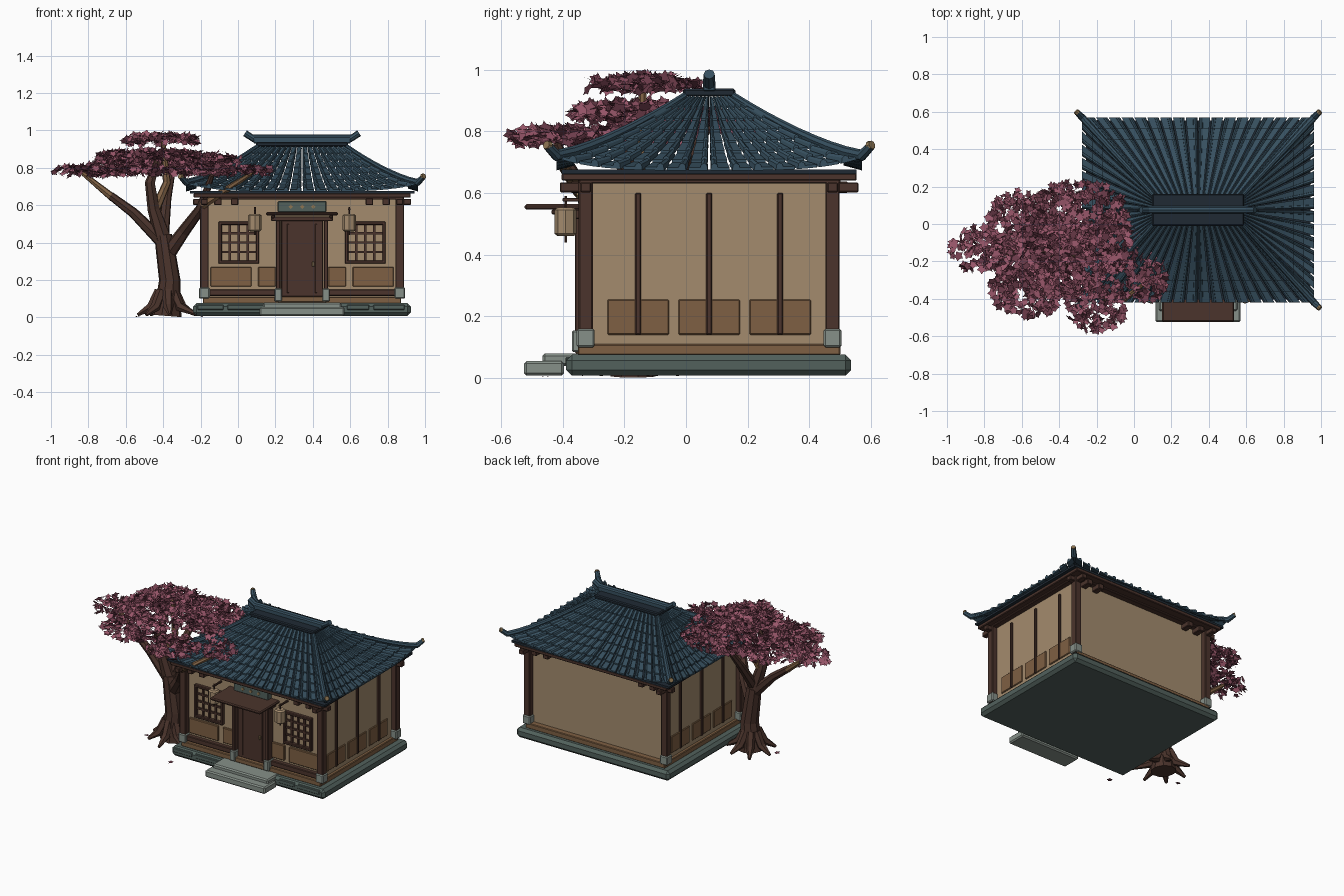
import bpy, bmesh, math, random
from mathutils import Vector, Matrix, Quaternion

random.seed(4)
if "Cube" in bpy.data.objects:
    bpy.data.objects.remove(bpy.data.objects["Cube"])


def material(name, *rgb):
    m = bpy.data.materials.new(name)
    m.use_nodes = True
    m.diffuse_color = (*rgb, 1)
    bsdf = next(n for n in m.node_tree.nodes if n.type == 'BSDF_PRINCIPLED')
    bsdf.inputs["Base Color"].default_value = (*rgb, 1)
    bsdf.inputs["Roughness"].default_value = 0.9
    return m


PLASTER = material("tan plaster", .37, .26, .155)
PANEL = material("warm brown wood", .21, .116, .056)
WOOD = material("dark brown wood", .07, .034, .025)
STONE = material("light grey stone", .24, .28, .25)
BASE = material("dark grey stone", .085, .12, .108)
ROOF = material("blue roof tile", .038, .08, .115)
RIDGE = material("dark blue ridge", .014, .023, .034)
GOLD = material("dull gold", .27, .18, .085)
PINK = material("pink leaf", .32, .095, .145)
PLUM = material("dark pink leaf", .17, .05, .078)

HOUSE = Vector((.3425, .075, 0))
ORIGIN = Vector((0, 0, 0))


def finish(name, bm, mats, origin=ORIGIN):
    bmesh.ops.recalc_face_normals(bm, faces=bm.faces)
    me = bpy.data.meshes.new(name)
    bm.to_mesh(me)
    bm.free()
    for m in mats:
        me.materials.append(m)
    ob = bpy.data.objects.new(name, me)
    ob.location = origin
    bpy.context.collection.objects.link(ob)


def box(name, xs, ys, zs, mat, bevel=.004):
    """Box from ranges, in coordinates centred on the house."""
    bm = bmesh.new()
    mid = [(a + b) / 2 for a, b in (xs, ys, zs)]
    size = [abs(b - a) for a, b in (xs, ys, zs)]
    bmesh.ops.create_cube(bm, size=1, matrix=Matrix.Translation(mid) @ Matrix.Diagonal((*size, 1)))
    if bevel:
        bmesh.ops.bevel(bm, geom=bm.edges[:], offset=min(bevel, min(size) / 3), segments=1, affect='EDGES')
    finish(name, bm, [mat], HOUSE)


def around(c, half):
    return (c - half, c + half)


def tube(name, points, radii, mat, sides=8, origin=ORIGIN):
    """Faceted tapering tube through the points."""
    bm = bmesh.new()
    pts = [Vector(p) for p in points]
    rings, q, last = [], None, None
    for i, p in enumerate(pts):
        tan = (pts[min(i + 1, len(pts) - 1)] - pts[max(i - 1, 0)]).normalized()
        q = tan.to_track_quat('Z', 'Y') if q is None else last.rotation_difference(tan) @ q
        last = tan
        rings.append([bm.verts.new(p + q @ Vector((math.cos(a), math.sin(a), 0)) * radii[i])
                      for a in (math.tau * k / sides for k in range(sides))])
    for a, b in zip(rings, rings[1:]):
        for k in range(sides):
            n = (k + 1) % sides
            bm.faces.new((a[k], a[n], b[n], b[k]))
    bm.faces.new(rings[0])
    bm.faces.new(rings[-1])
    finish(name, bm, [mat], origin)


# Stone base, facing slabs and steps
box("stone_base", (-.582, .582), (-.463, .46), (.008, .076), BASE, .018)
for x0, x1 in ((-.56, -.42), (-.4, -.2), (.24, .36), (.38, .55)):
    box("base_slab", (x0, x1), (-.466, -.44), (.04, .068), BASE)
box("lower_step", (-.228, .228), (-.6, -.47), (.008, .055), STONE, .008)
box("upper_step", (-.21, .21), (-.54, -.41), (.04, .08), STONE, .008)

# Walls, sill and corner posts
box("walls", (-.51, .51), (-.385, .385), (.08, .655), PLASTER, 0)
box("sill", (-.53, .53), (-.425, .425), (.074, .11), PANEL)
for sx in (-1, 1):
    for sy in (-1, 1):
        x, y = sx * .5225, sy * .4
        box("corner_post", around(x, .023), around(y, .023), (.1, .65), WOOD)
        box("post_foot", around(x, .029), around(y, .029), (.1, .16), STONE, .006)
        box("corner_bracket", (x, sx * .583), around(y, .018), (.602, .634), WOOD)
        box("corner_bracket", around(x, .018), (y, sy * .484), (.602, .634), WOOD)
        for bx in (.36, .45):
            box("eave_bracket", around(sx * bx, .02), (sy * .38, sy * .45), (.6, .637), WOOD)
    # Side wall timbers and panels
    for y in (-.23, 0, .23):
        box("side_panel", (sx * .505, sx * .517), around(y, .1), (.14, .255), PANEL)
        box("side_stud", (sx * .505, sx * .523), around(y, .01), (.14, .6), WOOD)
box("wall_beam", (-.545, .545), (-.425, .425), (.63, .65), WOOD)
box("eave_plate", (-.58, .58), (-.478, .478), (.64, .664), WOOD)

# Front wall: rail, panels, windows and lanterns
for s in (-1, 1):
    box("front_rail", (s * .13, s * .5), (-.38, -.415), (.115, .15), WOOD)
    box("front_wide_panel", (s * .27, s * .49), (-.38, -.398), (.165, .27), PANEL)
    box("front_narrow_panel", (s * .14, s * .235), (-.38, -.398), (.165, .27), PANEL)
    wx = s * .338
    for e in (-1, 1):
        box("window_jamb", around(wx + e * .1, .009), (-.38, -.408), (.288, .512), WOOD)
        box("window_rail", around(wx, .109), (-.38, -.408), around(.4 + e * .104, .009), WOOD)
    for k in (-1, 0, 1):
        box("window_bar", around(wx + k * .048, .006), (-.38, -.398), (.29, .51), WOOD, 0)
        box("window_bar", around(wx, .1), (-.38, -.397), around(.4 + k * .05, .006), WOOD, 0)
    lx = s * .252
    box("lantern_arm", around(lx, .006), (-.38, -.475), (.572, .584), WOOD, .002)
    tube("lantern_rod", [(lx, -.465, .44), (lx, -.465, .59)], [.005] * 2, WOOD, 6, HOUSE)
    tube("lantern", [(lx, -.465, z) for z in (.46, .468, .545, .553)], [.026, .036, .036, .026], PLASTER, 8, HOUSE)

    # Door posts and awning supports
    box("door_post", around(s * .128, .012), (-.38, -.435), (.1, .54), WOOD)
    box("door_post_foot", around(s * .128, .02), (-.38, -.445), (.085, .155), STONE, .005)
    box("awning_arm", around(s * .155, .01), (-.38, -.51), (.53, .547), WOOD)

# Door, awning and sign
box("door", (-.112, .112), (-.38, -.41), (.11, .52), WOOD)
for x in (-.075, .075):
    box("door_stile", around(x, .006), (-.405, -.415), (.13, .5), WOOD, .002)
box("door_handle", around(.06, .006), (-.4, -.42), (.272, .298), GOLD, .002)
box("threshold", (-.13, .13), (-.38, -.435), (.08, .112), PANEL)
box("door_lintel", (-.165, .165), (-.38, -.44), (.515, .54), WOOD)
box("awning", (-.192, .192), (-.38, -.598), (.546, .564), WOOD, .006)
box("sign", (-.13, .13), (-.38, -.425), (.562, .622), BASE)
for x in (-.06, 0, .06):
    tube("sign_stud", [(x, -.42, .592), (x, -.43, .592)], [.012] * 2, GOLD, 4, HOUSE)


# Roof surface: u runs along the eave, t runs from eave to ridge
def roof_point(side, u, t, h=0):
    hx, hy = .62 - .38 * t, .495 - .415 * t
    z = .668 + .241 * t ** 1.15 + .04 * abs(u) ** 4 * (1 - t) ** 2 + h
    return Vector([(hx * u, -hy, z), (hx, hy * u, z), (-hx * u, hy, z), (-hx, -hy * u, z)][side])


FLAT_TILE = [(.06, -.004), (.06, .006), (.62, .006), (.62, -.004)]
COVER_TILE = [(.58, -.004), (.62, .014), (.77, .02), (.9, .014), (.94, -.004)]
MIRRORED = [[(1 - u, h) for u, h in sec] for sec in (FLAT_TILE, COVER_TILE)]
ROWS = 7
bm = bmesh.new()
for side in range(4):
    cols = 18 if side % 2 == 0 else 14
    for c in range(cols):
        for sec in ((FLAT_TILE, COVER_TILE) if c < cols // 2 else MIRRORED):
            for r in range(ROWS):
                ends = []
                for t, lift in ((r / ROWS, .009), ((r + 1) / ROWS, -.001)):
                    ends.append([bm.verts.new(roof_point(side, 2 * (c + u) / cols - 1, t,
                                                         (h + lift) * (1 - .5 * t))) for u, h in sec])
                low, top = ends
                for k in range(len(sec)):
                    n = (k + 1) % len(sec)
                    bm.faces.new((low[k], low[n], top[n], top[k]))
                bm.faces.new(low)
                bm.faces.new(top)
finish("roof_tiles", bm, [ROOF], HOUSE)
box("roof_soffit", (-.6, .6), (-.478, .478), (.662, .676), RIDGE, 0)

# Hip ridges with upturned tips
for side in range(4):
    pts = [roof_point(side, 1, 1 - k / 8, .006 + .001 * k) for k in range(9)]
    out = Vector((math.copysign(1, pts[-1].x), math.copysign(1, pts[-1].y), 0))
    tip = pts[-1] + out * .028 + Vector((0, 0, .03))
    tube("hip_ridge", pts + [tip], [.011 + .001 * k for k in range(9)] + [.015], ROOF, 8, HOUSE)
    tube("hip_tip", [tip - out * .004, tip + out * .005 + Vector((0, 0, .004))], [.017, .014], GOLD, 8, HOUSE)

# Main ridge
box("ridge_platform", (-.245, .245), (-.085, .085), (.912, .938), RIDGE, .006)
box("ridge_wall", (-.26, .26), (-.02, .02), (.93, .965), ROOF)
tube("ridge_cap", [(-.305, 0, .985), (-.262, 0, .957), (.262, 0, .957), (.305, 0, .985)],
     [.018, .02, .02, .018], ROOF, 8, HOUSE)

# Tree trunk, roots and branches
tube("trunk", [(-.38, -.17, .008), (-.375, -.17, .07), (-.365, -.17, .2), (-.385, -.17, .34), (-.4, -.17, .44)],
     [.08, .07, .058, .053, .048], WOOD, 9)
for k in range(7):
    d = Vector((math.cos(k * .9 + .3), math.sin(k * .9 + .3), 0))
    c = Vector((-.38, -.17, 0))
    reach = random.uniform(.15, .2)
    tube("root", [c + d * .04 + Vector((0, 0, .14)), c + d * .085 + Vector((0, 0, .055)),
                  c + d * reach + Vector((0, 0, .014))], [.03, .027, .009], WOOD, 6)
tube("left_branch", [(-.4, -.17, .4), (-.56, -.16, .56), (-.68, -.15, .65)], [.038, .028, .022], WOOD, 7)
tube("left_branch_end", [(-.67, -.15, .64), (-.83, -.13, .77)], [.022, .012], PANEL, 7)
tube("middle_branch", [(-.4, -.17, .42), (-.45, -.18, .58), (-.47, -.2, .72), (-.42, -.17, .87)],
     [.046, .034, .028, .014], WOOD, 7)
tube("upper_branch", [(-.45, -.18, .56), (-.38, -.14, .72), (-.4, -.14, .94)], [.028, .022, .012], PANEL, 7)
tube("right_branch", [(-.375, -.17, .34), (-.29, -.22, .46), (-.2, -.32, .58), (-.14, -.42, .76)],
     [.042, .034, .028, .014], WOOD, 7)
tube("right_branch_end", [(-.19, -.34, .6), (-.05, -.4, .69), (.08, -.3, .775)], [.024, .018, .01], PANEL, 7)
tube("back_branch", [(-.4, -.16, .46), (-.38, -.04, .64), (-.34, .08, .82)], [.034, .025, .012], WOOD, 7)


# Leaf clusters: flat star-shaped leaves scattered over shallow domes
def leaf(bm, pos, radius, tilt):
    spin = random.uniform(0, math.tau)
    axis = Vector((math.cos(spin), math.sin(spin), 0))
    q = Quaternion(axis, tilt) @ Quaternion((0, 0, 1), random.uniform(0, math.tau))
    ring = [bm.verts.new(pos + q @ Vector((math.cos(a), math.sin(a), 0)) * radius * (.6 if k % 2 else 1))
            for k, a in enumerate(math.tau * k / 10 for k in range(10))]
    bm.faces.new(ring).material_index = int(random.random() < .35)


CLUSTERS = [(-.84, -.13, .79, .145, .12), (-.56, -.33, .785, .21, .17), (-.2, -.42, .785, .17, .16),
            (.07, -.28, .785, .11, .13), (-.31, .06, .835, .27, .18), (-.42, -.17, .865, .34, .2),
            (-.41, -.14, .955, .2, .18), (-.62, .02, .82, .16, .16), (-.12, -.11, .84, .15, .15)]
bm = bmesh.new()
for cx, cy, cz, rx, ry in CLUSTERS:
    for _ in range(int(6800 * rx * ry)):
        a, r = random.uniform(0, math.tau), math.sqrt(random.random())
        z = cz + .02 * (1 - r * r) + random.uniform(-.03, .012)
        leaf(bm, Vector((cx + rx * r * math.cos(a), cy + ry * r * math.sin(a), z)),
             random.uniform(.021, .031), random.uniform(0, 1.25))
finish("leaves", bm, [PINK, PLUM])

# Fallen leaves
bm = bmesh.new()
for x, y in ((-.19, -.46), (-.54, -.22)):
    leaf(bm, Vector((x, y, .005)), .02, .1)
finish("fallen_leaves", bm, [PLUM, PLUM])
